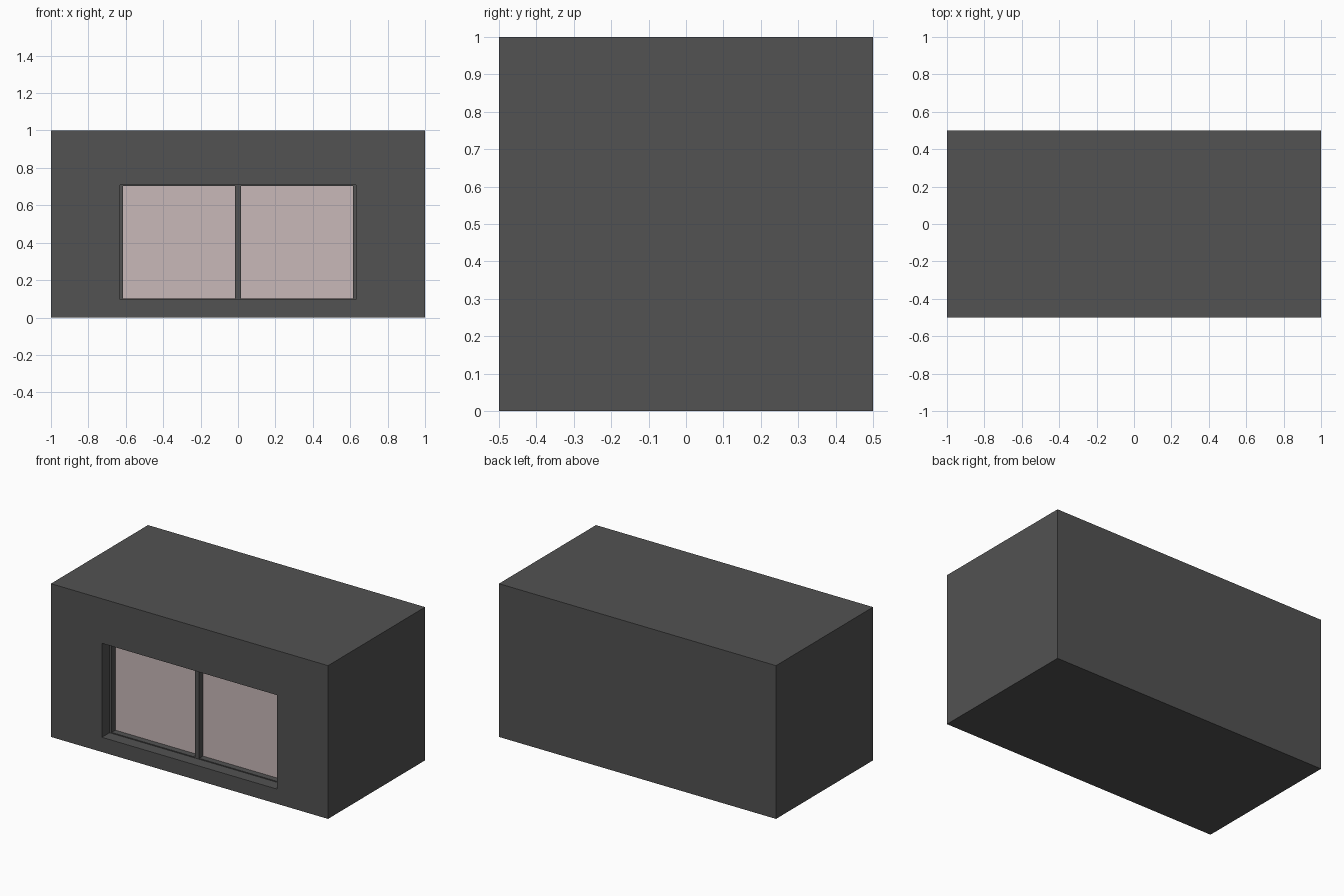
import bpy, bmesh
from mathutils import Vector

if "Cube" in bpy.data.objects:
    bpy.data.objects.remove(bpy.data.objects["Cube"])


def material(name, rgb):
    m = bpy.data.materials.new(name)
    m.diffuse_color = (*rgb, 1)
    m.use_nodes = True
    m.node_tree.nodes["Principled BSDF"].inputs["Base Color"].default_value = m.diffuse_color
    return m


dark = material("charcoal", (0.085, 0.085, 0.085))
pink = material("pale_pink_glass", (0.58, 0.48, 0.48))


def add_object(name, bm, mat):
    me = bpy.data.meshes.new(name)
    bmesh.ops.recalc_face_normals(bm, faces=bm.faces)
    bm.to_mesh(me)
    bm.free()
    me.materials.append(mat)
    ob = bpy.data.objects.new(name, me)
    bpy.context.collection.objects.link(ob)
    return ob


def box_bm(x0, x1, y0, y1, z0, z1):
    bm = bmesh.new()
    bmesh.ops.create_cube(bm, size=1)
    for v in bm.verts:
        v.co = Vector((x1 if v.co.x > 0 else x0,
                       y1 if v.co.y > 0 else y0,
                       z1 if v.co.z > 0 else z0))
    return bm


# window layout
HALF_W, BOTTOM, TOP = 0.632, 0.096, 0.709     # opening
FRAME_Y, PANE_Y = -0.422, -0.383              # frame front, glass front
SIDE, RAIL, MULLION = 0.016, 0.006, 0.015     # frame widths

# body: block with a recess cut in the front face
bm = box_bm(-1, 1, -0.5, 0.5, 0, 1)
bm.faces.ensure_lookup_table()
front = min(bm.faces, key=lambda f: f.calc_center_median().y)
bmesh.ops.inset_individual(bm, faces=[front], thickness=0.1)
for v in front.verts:
    v.co.x = HALF_W if v.co.x > 0 else -HALF_W
    v.co.z = TOP if v.co.z > 0.5 else BOTTOM
pocket = bmesh.ops.extrude_discrete_faces(bm, faces=[front])["faces"][0]
for v in pocket.verts:
    v.co.y = PANE_Y + 0.005
add_object("body", bm, dark)

# window frame: two jambs, two rails and a centre mullion
back = PANE_Y + 0.005
for name, x0, x1, z0, z1 in (
        ("left_jamb", -HALF_W, -HALF_W + SIDE, BOTTOM, TOP),
        ("right_jamb", HALF_W - SIDE, HALF_W, BOTTOM, TOP),
        ("bottom_rail", -HALF_W + SIDE, HALF_W - SIDE, BOTTOM, BOTTOM + RAIL),
        ("top_rail", -HALF_W + SIDE, HALF_W - SIDE, TOP - RAIL, TOP),
        ("mullion", -MULLION, MULLION, BOTTOM + RAIL, TOP - RAIL)):
    add_object(name, box_bm(x0, x1, FRAME_Y, back, z0, z1), dark)

# glass panes
for name, s in (("left_pane", -1), ("right_pane", 1)):
    a, b = sorted((s * MULLION, s * (HALF_W - SIDE)))
    add_object(name, box_bm(a, b, PANE_Y, back, BOTTOM + RAIL, TOP - RAIL), pink)
